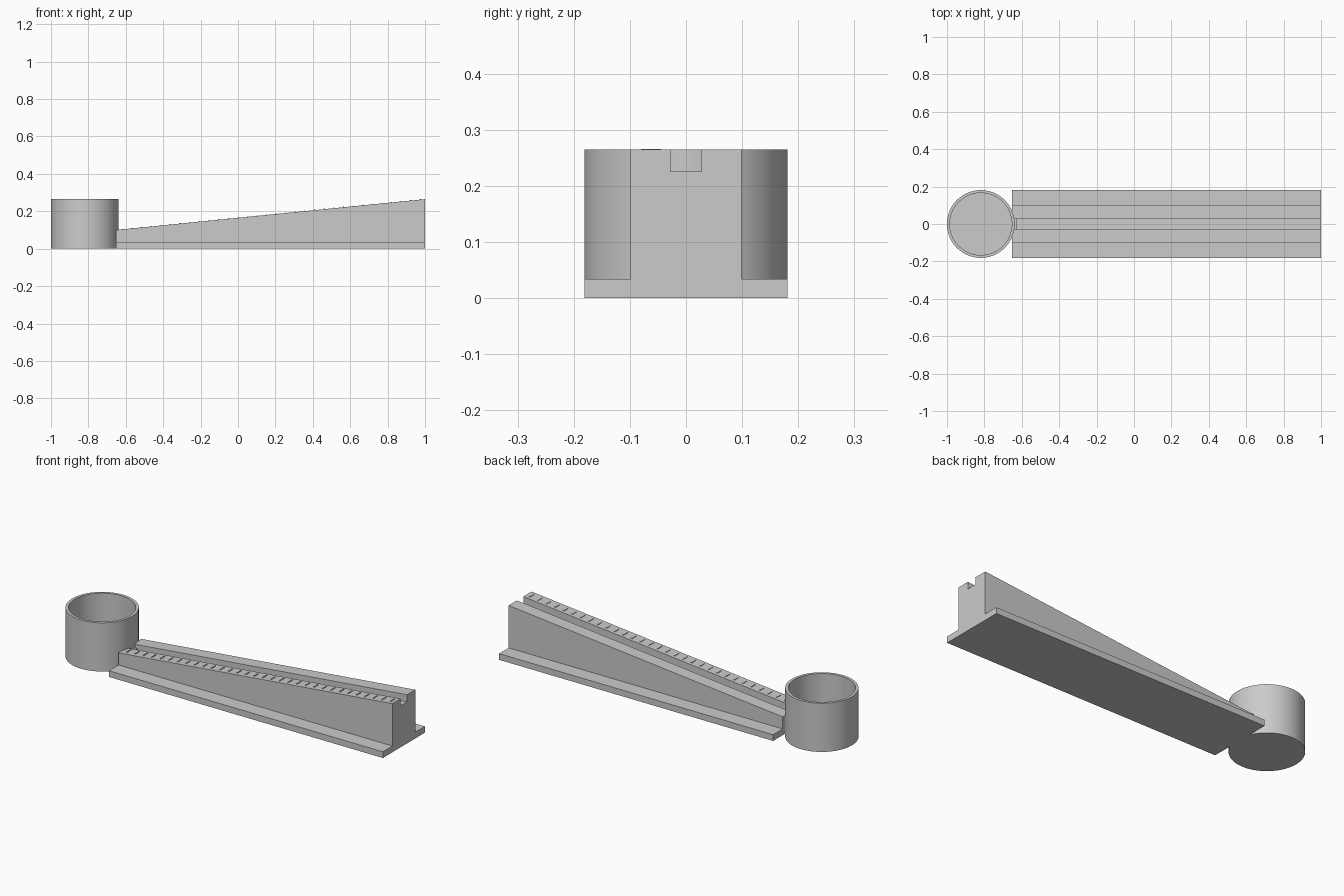
import bpy, bmesh, math

if "Cube" in bpy.data.objects:
    bpy.data.objects.remove(bpy.data.objects["Cube"])

GREY = 0.6
mat = bpy.data.materials.new("plain grey")
mat.use_nodes = True
mat.diffuse_color = (GREY, GREY, GREY, 1)
mat.node_tree.nodes["Principled BSDF"].inputs["Base Color"].default_value = (GREY, GREY, GREY, 1)

X0, X1 = -0.652, 1.0        # ramp ends
Z0, Z1 = 0.1, 0.265         # ramp heights at those ends
HALF, BODY, SLOT = 0.181, 0.099, 0.028
BASE, DEPTH = 0.034, 0.039


def slope(x):
    return Z0 + (Z1 - Z0) * (x - X0) / (X1 - X0)


def finish(name, bm):
    bmesh.ops.recalc_face_normals(bm, faces=bm.faces)
    mesh = bpy.data.meshes.new(name)
    bm.to_mesh(mesh)
    bm.free()
    mesh.materials.append(mat)
    obj = bpy.data.objects.new(name, mesh)
    bpy.context.collection.objects.link(obj)
    return obj


def loft(bm, xa, xb, section):
    """Join the (y, z) cross-sections at two x positions into a solid."""
    rings = [[bm.verts.new((x, y, z)) for y, z in section(x)] for x in (xa, xb)]
    n = len(rings[0])
    for i in range(n):
        j = (i + 1) % n
        bm.faces.new((rings[0][i], rings[0][j], rings[1][j], rings[1][i]))
    for ring in rings:
        bm.faces.new(ring)


# Flanged ramp with a groove along its top
def ramp_section(x):
    top = slope(x)
    half = [(HALF, 0), (HALF, BASE), (BODY, BASE), (BODY, top), (SLOT, top), (SLOT, top - DEPTH)]
    return half + [(-y, z) for y, z in reversed(half)]


bm = bmesh.new()
loft(bm, X0, X1, ramp_section)
finish("grooved_ramp", bm)

# Low stop at the bottom end of the groove
bm = bmesh.new()
loft(bm, X0, -0.625, lambda x: [(-SLOT, slope(x) - DEPTH), (SLOT, slope(x) - DEPTH),
                                (SLOT, slope(x) - 0.02), (-SLOT, slope(x) - 0.02)])
finish("groove_stop", bm)

# Thin scale marks along the front rail
bm = bmesh.new()
COUNT = 32
for i in range(COUNT):
    x = X0 + 0.035 + i * (X1 - X0 - 0.06) / (COUNT - 1)
    loft(bm, x - 0.003, x + 0.003,
         lambda x: [(-0.08, slope(x) - 0.002), (-0.045, slope(x) - 0.002),
                    (-0.045, slope(x) + 0.003), (-0.08, slope(x) + 0.003)])
finish("scale_marks", bm)

# Open cup, turned from a half profile
bm = bmesh.new()
R, INNER, FLOOR = 0.181, 0.166, 0.016
profile = [(0, 0), (R, 0), (R, Z1), (INNER, Z1), (INNER, FLOOR), (0, FLOOR)]
verts = [bm.verts.new((r, 0, z)) for r, z in profile]
edges = [bm.edges.new(pair) for pair in zip(verts, verts[1:])]
bmesh.ops.spin(bm, geom=verts + edges, axis=(0, 0, 1), cent=(0, 0, 0),
               angle=math.tau, steps=96, use_duplicate=False)
bmesh.ops.remove_doubles(bm, verts=bm.verts, dist=0.0005)
cup = finish("cup", bm)
cup.location.x = -1 + R
bpy.context.view_layer.objects.active = cup
cup.select_set(True)
bpy.ops.object.shade_smooth_by_angle(angle=math.radians(30))
